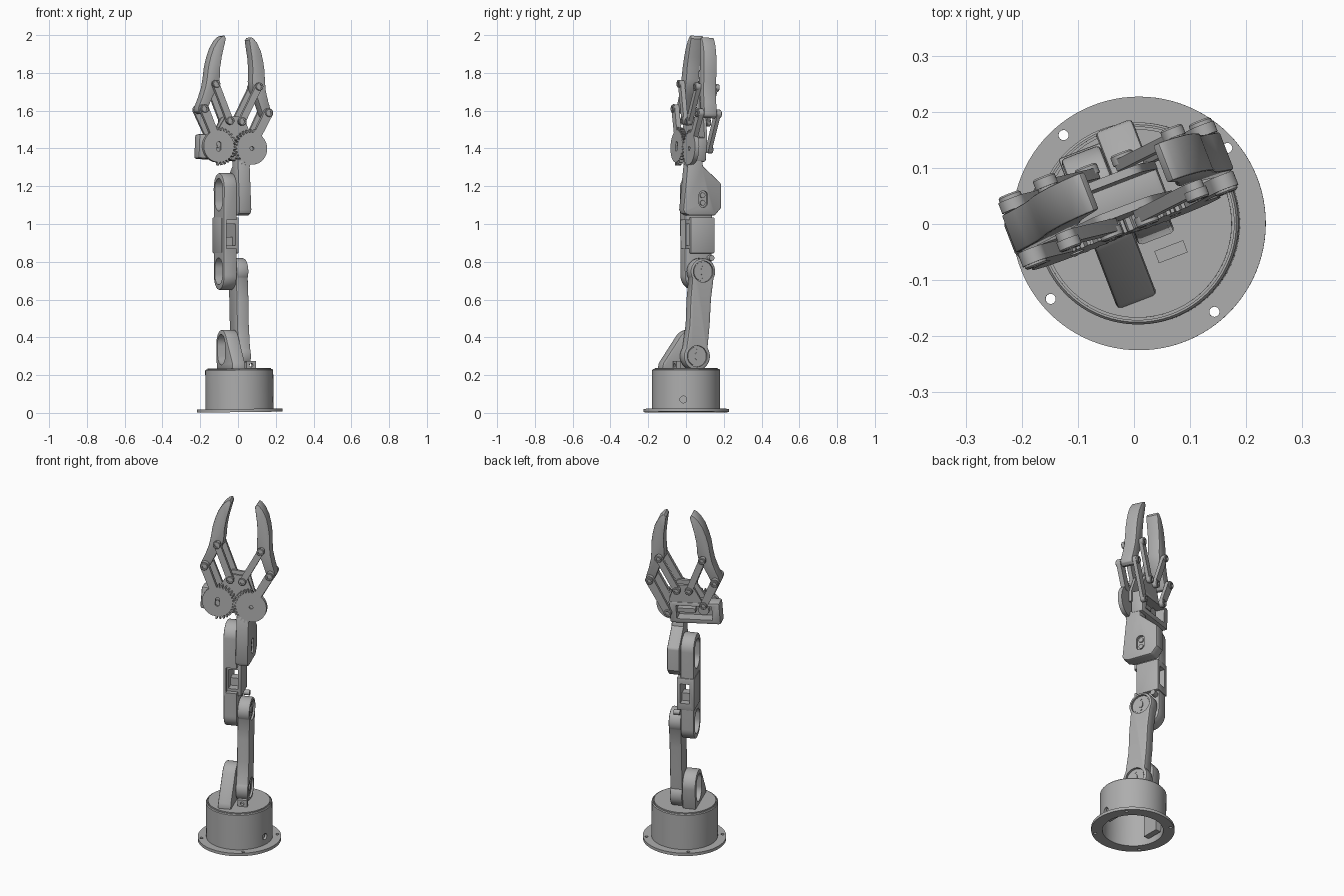
import bpy, bmesh
from math import sin, cos, radians, pi
from mathutils import Matrix, Vector
from mathutils.geometry import convex_hull_2d

cube = bpy.data.objects.get("Cube")
if cube:
    bpy.data.objects.remove(cube, do_unlink=True)

grey = bpy.data.materials.new("light_grey")
grey.use_nodes = True
colour = (0.42, 0.42, 0.42, 1)
grey.diffuse_color = colour
grey.node_tree.nodes["Principled BSDF"].inputs["Base Color"].default_value = colour

# Frames: the base, the turned arm, and the slightly leaning gripper
BASE = Matrix.Translation((0.009, 0.001, 0.004)) @ Matrix.Rotation(-0.012, 4, 'Y')
ARM = Matrix.Translation((0.009, 0, 0)) @ Matrix.Rotation(radians(21), 4, 'Z')
GRIP = (ARM @ Matrix.Translation((-0.027, -0.008, 1.406))
        @ Matrix.Rotation(radians(3.5), 4, 'Y') @ Matrix.Rotation(radians(-3), 4, 'X'))


def finish(name, bm, frame):
    bmesh.ops.remove_doubles(bm, verts=bm.verts, dist=1e-6)
    bmesh.ops.recalc_face_normals(bm, faces=bm.faces)
    mesh = bpy.data.meshes.new(name)
    bm.to_mesh(mesh)
    bm.free()
    mesh.materials.append(grey)
    obj = bpy.data.objects.new(name, mesh)
    obj.matrix_basis = frame
    bpy.context.collection.objects.link(obj)
    return obj


def prism(name, pts, a, b, frame, side=True):
    """Extrude an outline: side outlines run along x, front outlines along y."""
    bm = bmesh.new()
    verts = [bm.verts.new((a, p, q) if side else (p, a, q)) for p, q in pts]
    face = bm.faces.new(verts)
    new = bmesh.ops.extrude_face_region(bm, geom=[face])["geom"]
    shift = (b - a, 0, 0) if side else (0, b - a, 0)
    bmesh.ops.translate(bm, vec=shift, verts=[v for v in new if isinstance(v, bmesh.types.BMVert)])
    return finish(name, bm, frame)


def lathe(name, profile, frame, steps=64):
    bm = bmesh.new()
    verts = [bm.verts.new((r, 0, z)) for r, z in profile]
    edges = [bm.edges.new((verts[i - 1], verts[i])) for i in range(len(verts))]
    bmesh.ops.spin(bm, geom=verts + edges, cent=(0, 0, 0), axis=(0, 0, 1), angle=2 * pi, steps=steps)
    bmesh.ops.dissolve_degenerate(bm, edges=bm.edges, dist=1e-6)
    return finish(name, bm, frame)


def arc(c, r, start=0, end=352, n=40):
    angles = [radians(start + (end - start) * i / n) for i in range(n + 1)]
    return [(c[0] + r * cos(t), c[1] + r * sin(t)) for t in angles]


def hull(*groups):
    pts = [Vector(p) for g in groups for p in g]
    return [tuple(pts[i]) for i in convex_hull_2d(pts)]


def capsule(c1, r1, c2, r2):
    return hull(arc(c1, r1), arc(c2, r2))


def rect(x0, x1, y0, y1):
    return [(x0, y0), (x1, y0), (x1, y1), (x0, y1)]


def apply(obj, kind, **settings):
    mod = obj.modifiers.new(kind.title(), kind)
    for key, value in settings.items():
        setattr(mod, key, value)
    bpy.context.view_layer.objects.active = obj
    bpy.ops.object.modifier_apply(modifier=mod.name)


def bevel(obj, width=0.008):
    apply(obj, 'BEVEL', width=width, segments=2, limit_method='ANGLE', angle_limit=radians(45))


def cut(obj, cutter):
    cutter.hide_render = True
    bpy.context.view_layer.update()
    apply(obj, 'BOOLEAN', object=cutter, operation='DIFFERENCE', solver='EXACT')
    bpy.data.objects.remove(cutter, do_unlink=True)


# Hollow round base with a flange, a groove round the lid and screw holes
base = lathe("base_housing", [(0.165, 0), (0.226, 0), (0.226, 0.017), (0.18, 0.017), (0.18, 0.222),
             (0.176, 0.227), (0.172, 0.227), (0.172, 0.222), (0.168, 0.222), (0.168, 0.232),
             (0, 0.232), (0, 0.205), (0.165, 0.205)], BASE, 96)
for k in range(4):
    t = radians(40.5 + 90 * k)
    spot = BASE @ Matrix.Translation((0.207 * cos(t), 0.207 * sin(t), 0))
    cut(base, lathe("cutter", [(0, -0.05), (0.009, -0.05), (0.009, 0.05), (0, 0.05)], spot, 24))
cut(base, prism("cutter", arc((-0.015, 0.065), 0.018, n=24), 0.1, 0.3, BASE))
for s in (-1, 1):
    prism("base_inner_lug", rect(-0.05, 0.05, 0.03, 0.21), s * 0.12, s * 0.155, BASE)
block = prism("base_block", rect(0.008, 0.063, 0.225, 0.275), -0.078, -0.055, ARM, False)
cut(block, prism("cutter", arc((0.035, 0.253), 0.01, n=20), -0.1, 0, ARM, False))

# Joint positions in the arm's side plane
SHOULDER, ELBOW, WRIST = (0.043, 0.30), (0.077, 0.748), (0.077, 1.15)
LEFT, MID, RIGHT = -0.09, -0.015, 0.055


def horn(c, x, r):
    """Round servo horn with screw heads."""
    prism("joint_horn", arc(c, r), x - 0.014, x - 0.009, ARM)
    prism("joint_hub", capsule((c[0], c[1] - 0.008), 0.011, (c[0], c[1] + 0.008), 0.011), x - 0.012, x - 0.004, ARM)
    for s in (-1, 1):
        prism("joint_screw", arc((c[0], c[1] + s * 0.032), 0.005, n=12), x - 0.012, x - 0.006, ARM)


# Shoulder bracket standing on the lid
bracket = prism("shoulder_bracket", hull(arc((0.04, 0.36), 0.08), [(-0.13, 0.23), (0.11, 0.23), (-0.122, 0.265)]), LEFT, MID, ARM)
bevel(bracket)
cut(bracket, prism("cutter", capsule((0.04, 0.36), 0.056, (0.035, 0.31), 0.056), LEFT - 0.02, MID - 0.02, ARM))

# Waisted lower arm
link = prism("lower_arm", arc(SHOULDER, 0.075, 145, 395) + [(0.117, 0.47), (0.124, 0.6)]
             + arc(ELBOW, 0.071, -30, 210) + [(0.005, 0.6), (0.0, 0.47)], MID, RIGHT, ARM)
bevel(link, 0.01)
for joint in (SHOULDER, ELBOW):
    cut(link, prism("cutter", arc(joint, 0.056), RIGHT - 0.014, RIGHT + 0.03, ARM))
    horn(joint, RIGHT, 0.05)
prism("elbow_stop", arc((0.137, 0.82), 0.015, n=16), -0.01, 0.025, ARM)

# Upper arm with a rounded case at each joint and an open middle
upper = prism("upper_arm", capsule((0.077, 0.727), 0.077, (0.077, 1.19), 0.08), LEFT, MID, ARM)
bevel(upper)
for z0, z1 in ((0.735, 0.765), (1.125, 1.185)):
    cut(upper, prism("cutter", capsule((0.077, z0), 0.056, (0.077, z1), 0.056), LEFT - 0.02, MID - 0.02, ARM))
cut(upper, prism("cutter", rect(-0.075, -0.01, 0.87, 1.02), -0.1, 0.3, ARM, False))
frame = prism("upper_arm_frame", rect(0.025, 0.16, 0.845, 1.035), LEFT - 0.003, 0.005, ARM)
bevel(frame, 0.004)
cut(frame, prism("cutter", rect(-0.067, -0.015, 0.885, 1.0), -0.1, 0.3, ARM, False))
prism("servo_tab", rect(0.07, 0.12, 0.88, 0.93), -0.07, -0.01, ARM)

# Wrist plate with a slotted joint
wrist = prism("wrist_plate", [(-0.036, 1.075), (-0.008, 1.345), (0.072, 1.345), (0.078, 1.305), (0.18, 1.215),
              (0.18, 1.085), (0.145, 1.045), (0.0, 1.045), (-0.026, 1.055)], MID, RIGHT, ARM)
bevel(wrist)
cut(wrist, prism("cutter", capsule((0.077, 1.112), 0.024, (0.077, 1.152), 0.024), RIGHT - 0.014, RIGHT + 0.03, ARM))
for z in (1.112, 1.152):
    prism("wrist_screw", arc((0.077, z), 0.014, n=20), RIGHT - 0.02, RIGHT - 0.006, ARM)

# Gripper body: servo box open at the back, with a tapered plate above
box = prism("gripper_box", rect(-0.195, 0.09, -0.068, 0.062), 0.03, 0.105, GRIP, False)
bevel(box, 0.012)
cut(box, prism("cutter", rect(-0.15, 0.05, -0.04, 0.04), 0.045, 0.2, GRIP, False))
prism("gripper_servo_hub", arc((-0.094, 0), 0.03), 0.04, 0.07, GRIP, False)
prism("gripper_servo_strap", rect(-0.05, 0.05, -0.012, 0.012), 0.04, 0.08, GRIP, False)
for y0, y1 in ((0.025, 0.04), (0.085, 0.1)):
    prism("gripper_plate", hull(rect(-0.11, 0.1, 0.0, 0.06) if y0 < 0.05 else rect(-0.1, 0.09, 0.05, 0.06),
          arc((-0.034, 0.139), 0.026), arc((0.034, 0.139), 0.026)), y0, y1, GRIP, False)


def boss(p, y, facing):
    """Small ringed pivot on the front or back of a link."""
    spin = Matrix.Translation((p[0], y, p[1])) @ Matrix.Rotation(radians(90 if facing < 0 else -90), 4, 'X')
    lathe("pivot", [(0, -0.01), (0.021, -0.01), (0.021, 0.006), (0.018, 0.009), (0.011, 0.009), (0.011, 0.002), (0, 0.002)],
          GRIP @ spin, 24)


FINGER = [(0.066, 0.575), (0.085, 0.48), (0.092, 0.42), (0.092, 0.36), (0.098, 0.315), (0.125, 0.27), (0.158, 0.19),
          (0.17, 0.172), (0.19, 0.17), (0.206, 0.182), (0.208, 0.2), (0.188, 0.255), (0.172, 0.31), (0.165, 0.36),
          (0.16, 0.42), (0.15, 0.47), (0.135, 0.52), (0.112, 0.562), (0.09, 0.585), (0.075, 0.592)]
PITCH = 12

for s, label in ((-1, "right"), (1, "left")):
    def at(u, w):
        return (s * u, w)

    # Gear, toothed only where the pair meets
    teeth = []
    for k in range(-8, 8):
        for part, r in ((0, 0.085), (0.3, 0.085), (0.42, 0.101), (0.73, 0.101), (0.88, 0.085)):
            t = radians((k + part + (0.5 if s > 0 else 0)) * PITCH)
            teeth.append((0.094 - r * cos(t), r * sin(t)))
    rest = [(0.094 - x, z) for x, z in arc((0, 0), 0.086, 106, 254, 24)]
    gear = prism(label + "_gear", [at(*p) for p in teeth + rest], 0, 0.024, GRIP, False)
    hub = at(0.094, 0)
    if s < 0:
        cut(gear, prism("cutter", capsule((hub[0], -0.014), 0.012, (hub[0], 0.014), 0.012), -0.02, 0.012, GRIP, False))
        prism("gear_screw", arc(hub, 0.008, n=16), 0.005, 0.016, GRIP, False)
    else:
        cut(gear, prism("cutter", arc(hub, 0.011, n=20), -0.02, 0.012, GRIP, False))

    # Finger, then paired links on its front and back
    low, high, root = at(0.182, 0.194), at(0.122, 0.33), at(0.034, 0.139)
    finger = prism(label + "_finger", [at(*p) for p in FINGER], 0.028, 0.1, GRIP, False)
    bevel(finger, 0.004)
    crank = at(0.125, 0.075)
    prism(label + "_front_crank", capsule(crank, 0.022, low, 0.024), 0, 0.026, GRIP, False)
    back_root = at(0.11, 0.055) if s < 0 else hub
    prism(label + "_back_crank", capsule(back_root, 0.02, low, 0.024), 0.102, 0.122, GRIP, False)
    for y0, y1, facing in ((0.002, 0.026, -1), (0.102, 0.122, 1)):
        prism(label + "_guide_link", capsule(root, 0.018, high, 0.018), y0, y1, GRIP, False)
        for p in (low, high, root):
            boss(p, y0 if facing < 0 else y1, facing)
    boss(back_root, 0.122, 1)

# Smooth the round parts and keep the edges crisp
for obj in bpy.context.scene.objects:
    obj.select_set(obj.type == 'MESH')
bpy.ops.object.shade_smooth_by_angle(angle=radians(30))
